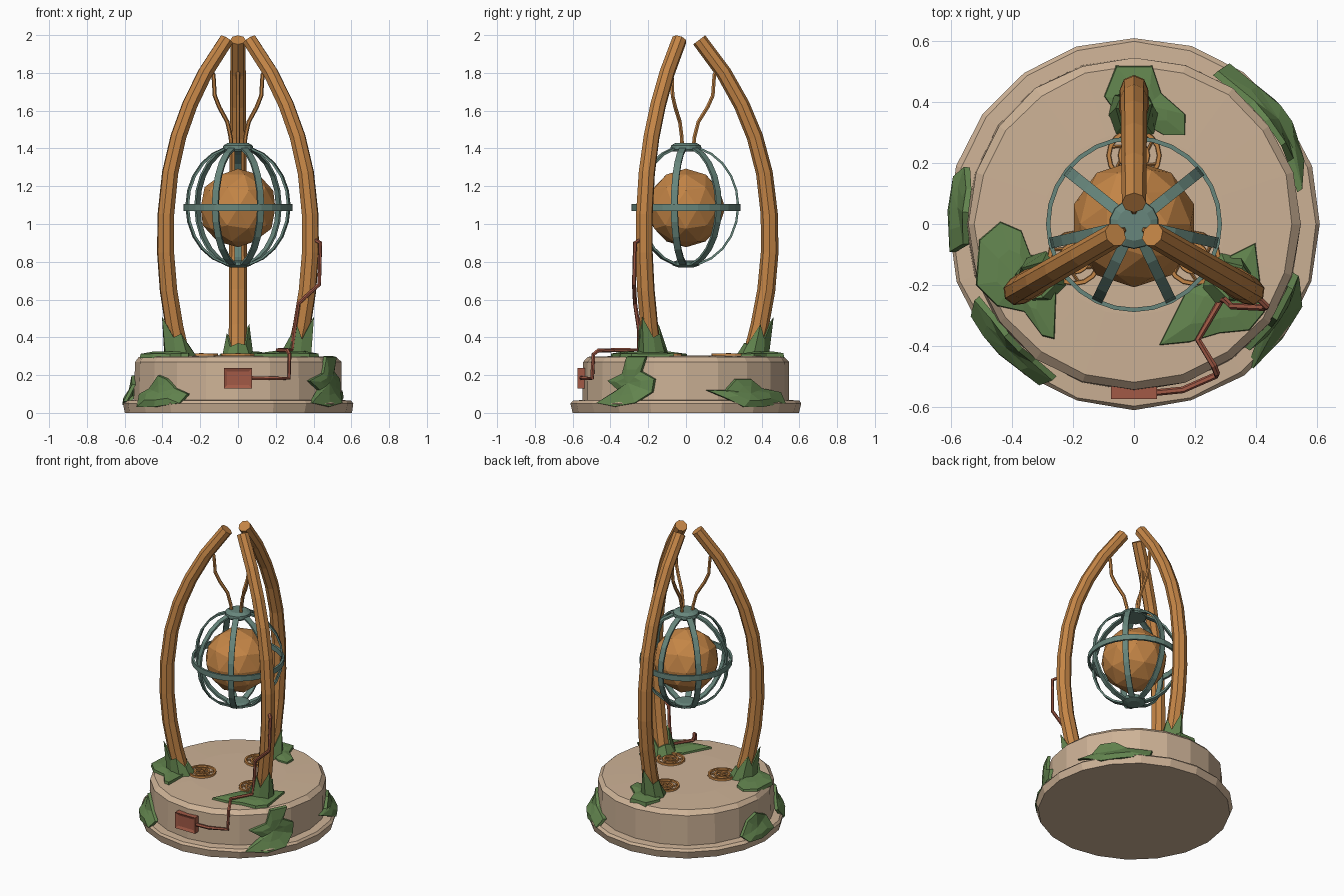
import bpy, bmesh, random
from math import sin, cos, pi, radians
from mathutils import Vector

random.seed(4)
cube = bpy.data.objects.get("Cube")
if cube:
    bpy.data.objects.remove(cube, do_unlink=True)


def material(name, *rgb):
    lin = [((c / 255 + 0.055) / 1.055) ** 2.4 for c in rgb] + [1]
    m = bpy.data.materials.new(name)
    m.use_nodes = True
    m.diffuse_color = lin
    m.node_tree.nodes["Principled BSDF"].inputs["Base Color"].default_value = lin
    return m


STONE = material("pale stone", 205, 178, 150)
BRONZE = material("warm bronze", 196, 133, 70)
TEAL = material("aged teal metal", 103, 134, 124)
MOSS = material("moss green", 98, 132, 78)
COPPER = material("red copper", 162, 90, 70)
ARM_ANGLES = {"back": 90, "right": 210, "left": 330}


def polar(deg, r, z):
    return Vector((r * cos(radians(deg)), r * sin(radians(deg)), z))


def finish(name, bm, mat):
    bmesh.ops.recalc_face_normals(bm, faces=bm.faces)
    mesh = bpy.data.meshes.new(name)
    bm.to_mesh(mesh)
    bm.free()
    mesh.materials.append(mat)
    ob = bpy.data.objects.new(name, mesh)
    bpy.context.collection.objects.link(ob)
    return ob


def bridge(bm, a, b):
    for i in range(len(a)):
        j = (i + 1) % len(a)
        bm.faces.new((a[i], a[j], b[j], b[i]))


def lathe(name, profile, n, mat, jitter=0.0, closed=False, center=(0, 0)):
    """Turn (radius, height) points around a vertical axis."""
    bm = bmesh.new()
    shift = Vector((*center, 0))
    rings = []
    for r, z in profile:
        rings.append([bm.verts.new(shift + polar(90 + 360 * i / n, r + random.uniform(-jitter, jitter), z))
                      for i in range(n)])
    for a, b in zip(rings, rings[1:]):
        bridge(bm, a, b)
    if closed:
        bridge(bm, rings[-1], rings[0])
    else:
        bm.faces.new(rings[0])
        bm.faces.new(rings[-1])
    return finish(name, bm, mat)


def tube(name, points, radius, mat, resolution=1, taper=1.0):
    """Flat-sided tube along a path, converted to a mesh."""
    cu = bpy.data.curves.new(name, "CURVE")
    cu.dimensions = "3D"
    cu.bevel_depth = radius
    cu.bevel_resolution = resolution
    cu.use_fill_caps = True
    sp = cu.splines.new("POLY")
    sp.points.add(len(points) - 1)
    for i, p in enumerate(points):
        sp.points[i].co = (*p, 1)
        sp.points[i].radius = 1 + (taper - 1) * i / (len(points) - 1)
    sp.use_smooth = False
    cu.materials.append(mat)
    ob = bpy.data.objects.new(name, cu)
    bpy.context.collection.objects.link(ob)
    bpy.ops.object.select_all(action="DESELECT")
    ob.select_set(True)
    bpy.context.view_layer.objects.active = ob
    bpy.ops.object.convert(target="MESH")


def moss_patch(name, outline, place):
    """Low mound over an outline; place(u, v, lift) puts it on a surface."""
    bm = bmesh.new()
    pts = [Vector(p) for p in outline]
    mid = sum(pts, Vector((0, 0))) / len(pts)
    rings = []
    for scale, lift in ((1, -0.01), (0.97, 0.014), (0.5, 0.024)):
        rings.append([bm.verts.new(place(*mid.lerp(p, scale), lift + random.uniform(0, 0.005))) for p in pts])
    bridge(bm, rings[0], rings[1])
    bridge(bm, rings[1], rings[2])
    top = bm.verts.new(place(*mid, 0.027))
    for i, v in enumerate(rings[2]):
        bm.faces.new((v, rings[2][i - 1], top))
    finish(name, bm, MOSS)


# Stone base
lathe("plinth", [(0.6, 0), (0.612, 0.05), (0.6, 0.065), (0.52, 0.07)], 20, STONE, 0.004)
lathe("pedestal", [(0.55, 0.05), (0.548, 0.27), (0.522, 0.297), (0.3, 0.303)], 20, STONE, 0.004)

# Curved arms, hanging wires, floor rosettes and moss clumps, one set per arm
ARM = [(0.345, 0.28), (0.39, 0.46), (0.425, 0.65), (0.443, 0.85), (0.441, 1.05), (0.415, 1.27),
       (0.365, 1.46), (0.295, 1.63), (0.2, 1.8), (0.07, 1.975)]
WIRE = [(0.18, 1.84), (0.15, 1.79), (0.142, 1.68), (0.115, 1.62), (0.065, 1.54), (0.045, 1.46), (0.04, 1.41)]
for side, deg in ARM_ANGLES.items():
    tube(side + "_arm", [polar(deg, r, z) for r, z in ARM], 0.05, BRONZE, 2, 0.8)
    tube(side + "_hanging_wire", [polar(deg, r, z) for r, z in WIRE], 0.011, BRONZE)

    spot = polar(deg, 0.225, 0.305)
    for part, r in (("outer", 0.083), ("inner", 0.045)):
        section = [(r - 0.008, 0.3), (r - 0.006, 0.315), (r + 0.006, 0.315), (r + 0.008, 0.3)]
        lathe(f"{side}_rosette_{part}_ring", section, 16, BRONZE, closed=True, center=spot.xy)
    lathe(side + "_rosette_hub", [(0.018, 0.3), (0.012, 0.318)], 8, BRONZE, center=spot.xy)
    for k in range(6):
        a = 60 * k
        curl = [spot + polar(a + t * 40, 0.015 + t * 0.066, 0.004) for t in (0, 0.5, 1)]
        tube(f"{side}_rosette_spoke_{k}", curl, 0.005, BRONZE, 0)

    bm = bmesh.new()
    low, high = [], []
    for k in range(8):
        a = deg + 45 * k
        height = (0.51, 0.4, 0.42, 0.35, 0.37, 0.36, 0.47, 0.39)[k]
        lean = 0.35 + (height - 0.3) * 0.26
        low.append(bm.verts.new(polar(deg, 0.355, 0.29) + polar(a, random.uniform(0.075, 0.1), 0)))
        high.append(bm.verts.new(polar(deg, lean, height) + polar(a, 0.06, 0)))
    bridge(bm, low, high)
    heart = bm.verts.new(polar(deg, 0.37, 0.37))
    for k in range(8):
        bm.faces.new((high[k - 1], high[k], heart))
    finish(side + "_moss_clump", bm, MOSS)

# Hanging cage
MID = 1.095
lathe("cage_top_cap", [(0.075, 1.385), (0.082, 1.395), (0.08, 1.415), (0.055, 1.43)], 14, TEAL)
lathe("cage_bottom_cap", [(0.04, 0.77), (0.07, 0.78), (0.072, 0.8), (0.05, 0.806)], 14, TEAL)
lathe("cage_equator", [(0.275, 1.07), (0.289, 1.07), (0.289, 1.106), (0.275, 1.106)], 28, TEAL, closed=True)
bm = bmesh.new()
for k in range(7):
    deg = 90 + 360 * k / 7
    across = polar(deg + 90, 0.018, 0)
    previous = None
    for i in range(11):
        t = radians(14 + 152 * i / 10)
        ring = []
        for grow, s in ((0, -1), (0, 1), (0.012, 1), (0.012, -1)):
            p = polar(deg, (0.27 + grow) * sin(t), MID + (0.31 + grow) * cos(t))
            ring.append(bm.verts.new(p + across * s))
        if previous:
            bridge(bm, previous, ring)
        else:
            bm.faces.new(ring)
        previous = ring
    bm.faces.new(previous)
finish("cage_ribs", bm, TEAL)

# Faceted orb inside the cage
bm = bmesh.new()
bmesh.ops.create_icosphere(bm, subdivisions=2, radius=0.208)
bmesh.ops.translate(bm, verts=bm.verts, vec=(0, 0, 1.085))
finish("orb", bm, BRONZE)

# Control box with a raised frame, and its pipe
bm = bmesh.new()
bmesh.ops.create_cube(bm, size=1)
for v in bm.verts:
    v.co = Vector((v.co.x * 0.15, v.co.y * 0.05 - 0.55, v.co.z * 0.108 + 0.184))
front = [f for f in bm.faces if f.normal.y < -0.9 or f.calc_center_median().y < -0.56]
bmesh.ops.inset_region(bm, faces=front, thickness=0.025, depth=-0.008)
finish("control_box", bm, COPPER)
tube("copper_pipe", [(0.05, -0.556, 0.185), (0.16, -0.545, 0.183), (0.27, -0.497, 0.183), (0.272, -0.49, 0.31),
                     (0.262, -0.465, 0.33), (0.21, -0.38, 0.332), (0.285, -0.25, 0.335), (0.3, -0.25, 0.45),
                     (0.32, -0.27, 0.58), (0.43, -0.275, 0.68), (0.436, -0.27, 0.9), (0.4, -0.235, 0.92)],
     0.011, COPPER)

# Moss on the floor of the pedestal
FLOOR = {
    "back": [(-0.1, 0.42), (-0.06, 0.52), (0.06, 0.52), (0.09, 0.43), (0.17, 0.36), (0.17, 0.29),
             (0.1, 0.29), (0.03, 0.33), (-0.05, 0.35)],
    "right": [(-0.52, -0.2), (-0.51, -0.05), (-0.44, 0.01), (-0.37, -0.02), (-0.34, -0.1), (-0.25, -0.12),
              (-0.26, -0.38), (-0.3, -0.37), (-0.36, -0.29), (-0.45, -0.27)],
    "left": [(0.08, -0.4), (0.17, -0.22), (0.25, -0.18), (0.32, -0.1), (0.4, -0.06), (0.42, -0.22),
             (0.43, -0.29), (0.38, -0.35), (0.28, -0.36), (0.18, -0.39)],
}
for side, outline in FLOOR.items():
    moss_patch(side + "_floor_moss", outline, lambda x, y, lift: Vector((x, y, 0.298 + lift)))


# Moss climbing the walls, outlined as (degrees, height)
def on_wall(deg, z, lift):
    step = min(max((0.12 - z) / 0.06, 0), 1)
    return polar(deg, 0.552 + 0.05 * step + lift * 0.8, z)


WALL = {
    "back_left": [(11, 0.12), (22, 0.12), (28, 0.18), (38, 0.18), (46, 0.13), (62, 0.11), (60, 0.05),
                  (42, 0.03), (30, 0.03), (20, 0.08)],
    "front_left": [(-34, 0.3), (-22, 0.3), (-25, 0.22), (-17, 0.18), (-18, 0.11), (-26, 0.05), (-38, 0.03),
                   (-51, 0.05), (-40, 0.12), (-48, 0.17), (-37, 0.21)],
    "back_right": [(161, 0.09), (168, 0.17), (176, 0.2), (187, 0.15), (189, 0.06), (176, 0.04), (165, 0.05)],
    "front_right": [(205, 0.1), (213, 0.13), (221, 0.2), (228, 0.18), (234, 0.13), (243, 0.1), (240, 0.05),
                    (224, 0.03), (209, 0.03)],
}
for side, outline in WALL.items():
    moss_patch(side + "_wall_moss", outline, on_wall)
